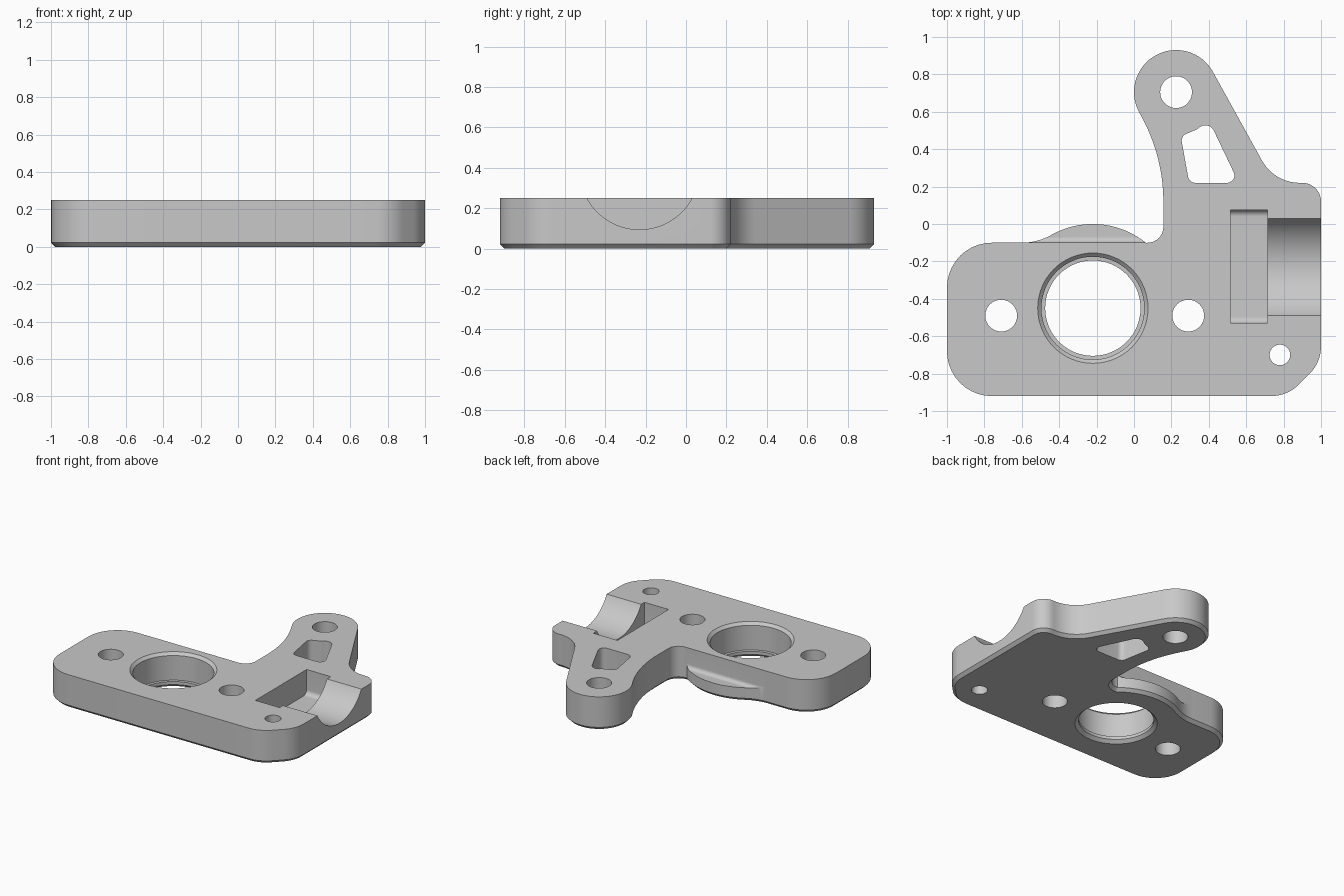
import bpy, bmesh
from math import cos, sin, tan, radians
from mathutils import Matrix, Vector

cube = bpy.data.objects.get("Cube")
if cube:
    bpy.data.objects.remove(cube)

TOP = 0.25
# Maps a (y, z) profile so that it is swept along x
ALONG_X = Matrix(((0, 0, 1, 0), (1, 0, 0, 0), (0, 1, 0, 0), (0, 0, 0, 1)))

grey = bpy.data.materials.new("machined_grey")
grey.use_nodes = True
grey.diffuse_color = (0.58, 0.58, 0.58, 1)
grey.node_tree.nodes["Principled BSDF"].inputs["Base Color"].default_value = grey.diffuse_color


def arc(cx, cy, r, start, end, steps=20):
    """Sharp outline points along an arc, angles in degrees."""
    angles = [radians(start + (end - start) * i / steps) for i in range(steps + 1)]
    return [(cx + r * cos(a), cy + r * sin(a), 0) for a in angles]


def rounded(corners, steps=10):
    """Closed outline with each (x, y, radius) corner rounded."""
    points = []
    for i, (x, y, r) in enumerate(corners):
        p = Vector((x, y))
        if not r:
            points.append(p)
            continue
        a = (Vector(corners[i - 1][:2]) - p).normalized()
        b = (Vector(corners[(i + 1) % len(corners)][:2]) - p).normalized()
        half = a.angle(b) / 2
        centre = p + (a + b).normalized() * (r / sin(half))
        first = p + a * (r / tan(half)) - centre
        last = p + b * (r / tan(half)) - centre
        turn = first.angle_signed(last)
        for k in range(steps + 1):
            points.append(centre + Matrix.Rotation(-turn * k / steps, 2) @ first)
    return points


def finish(name, bm):
    mesh = bpy.data.meshes.new(name)
    bm.to_mesh(mesh)
    bm.free()
    mesh.materials.append(grey)
    obj = bpy.data.objects.new(name, mesh)
    bpy.context.collection.objects.link(obj)
    return obj


def loft(name, rings, matrix=Matrix()):
    """Closed solid through counter-clockwise rings, listed bottom to top."""
    bm = bmesh.new()
    rings = [[bm.verts.new(p) for p in ring] for ring in rings]
    for low, high in zip(rings, rings[1:]):
        for i in range(len(low)):
            bm.faces.new((low[i - 1], low[i], high[i], high[i - 1]))
    bm.faces.new(rings[0][::-1])
    bm.faces.new(rings[-1])
    bm.transform(matrix)
    return finish(name, bm)


def at_height(outline, z):
    return [(p[0], p[1], z) for p in outline]


def inset(outline, d):
    """Outline moved inwards by d, mitred at every point."""
    result = []
    points = [Vector(p[:2]) for p in outline]
    for i, p in enumerate(points):
        a = (p - points[i - 1]).normalized()
        b = (points[(i + 1) % len(points)] - p).normalized()
        side = Vector((-a.y - b.y, a.x + b.x)).normalized()
        result.append(p + side * (d / side.dot(Vector((-a.y, a.x)))))
    return result


def prism(name, outline, low, high, matrix=Matrix()):
    return loft(name, [at_height(outline, low), at_height(outline, high)], matrix)


def lathe(name, x, y, profile, sides=64):
    """Solid of revolution through (radius, z) steps."""
    return loft(name, [at_height(arc(x, y, r, 0, 360, sides)[:-1], z) for r, z in profile])


# Plate outline: base, right shoulder, arm tip, inner curve, bearing bulge
outline = rounded(
    [(-1, -0.92, 0.24), (0.82, -0.92, 0.21), (1, -0.74, 0.21), (1, 0.22, 0.1), (0.75, 0.22, 0.23)]
    + arc(0.225, 0.705, 0.225, 28.6, 210, 36)
    + arc(-0.791, 0.118, 0.948, 30, 0)[1:]
    + [(0.157, -0.1, 0.085)]
    + arc(-0.22, -0.45, 0.45, 51, 119.5)
    + arc(-0.6, 0.222, 0.322, -60.5, -90, 10)[1:]
    + [(-1, -0.1, 0.24)])
plate = loft("mounting_plate", [at_height(inset(outline, 0.022), 0),
                                at_height(outline, 0.022), at_height(outline, TOP)])

# Round holes and stepped bearing bore
cutters = [lathe("hole_cutter", x, y, [(r, -0.1), (r, 0.4)], 48)
           for x, y, r in ((-0.71, -0.49, 0.085), (0.29, -0.49, 0.085),
                           (0.225, 0.705, 0.085), (0.78, -0.7, 0.055))]
cutters.append(lathe("bore_cutter", -0.22, -0.45,
                     [(0.29, -0.01), (0.255, 0.022), (0.255, 0.045), (0.275, 0.046),
                      (0.275, 0.23), (0.305, 0.26)]))

# Lightening window in the arm
window = rounded([(0.295, 0.22, 0.04), (0.56, 0.22, 0.04), (0.4, 0.555, 0.05),
                  (0.335, 0.505, 0.03), (0.25, 0.47, 0.04)])
cutters.append(prism("window_cutter", window, -0.1, 0.4))

# Ledge on top of the bearing bulge
ledge = rounded([(-0.0995, 0.1, 0.03), (0.1, 0.1, 0), (0.1, 0.4, 0), (-0.0995, 0.4, 0)])
cutters.append(prism("ledge_cutter", ledge, -0.68, 0.066, ALONG_X))

# Rectangular pocket and half-round saddle at the left side
pocket = rounded([(-0.53, 0.065, 0.035), (0.075, 0.065, 0.035), (0.075, 0.4, 0), (-0.53, 0.4, 0)])
cutters.append(prism("pocket_cutter", pocket, 0.515, 0.715, ALONG_X))
saddle = arc(-0.23, 0.39, 0.2955, 0, 360, 80)[:-1]
cutters.append(prism("saddle_cutter", saddle, 0.7, 1.1, ALONG_X))

# Cut everything out of the plate
bpy.ops.object.select_all(action='DESELECT')
plate.select_set(True)
bpy.context.view_layer.objects.active = plate
for cutter in cutters:
    mod = plate.modifiers.new(cutter.name, 'BOOLEAN')
    mod.operation = 'DIFFERENCE'
    mod.solver = 'EXACT'
    mod.object = cutter
    bpy.ops.object.modifier_apply(modifier=mod.name)
for cutter in cutters:
    bpy.data.objects.remove(cutter)
bpy.ops.object.shade_smooth_by_angle(angle=radians(25))
